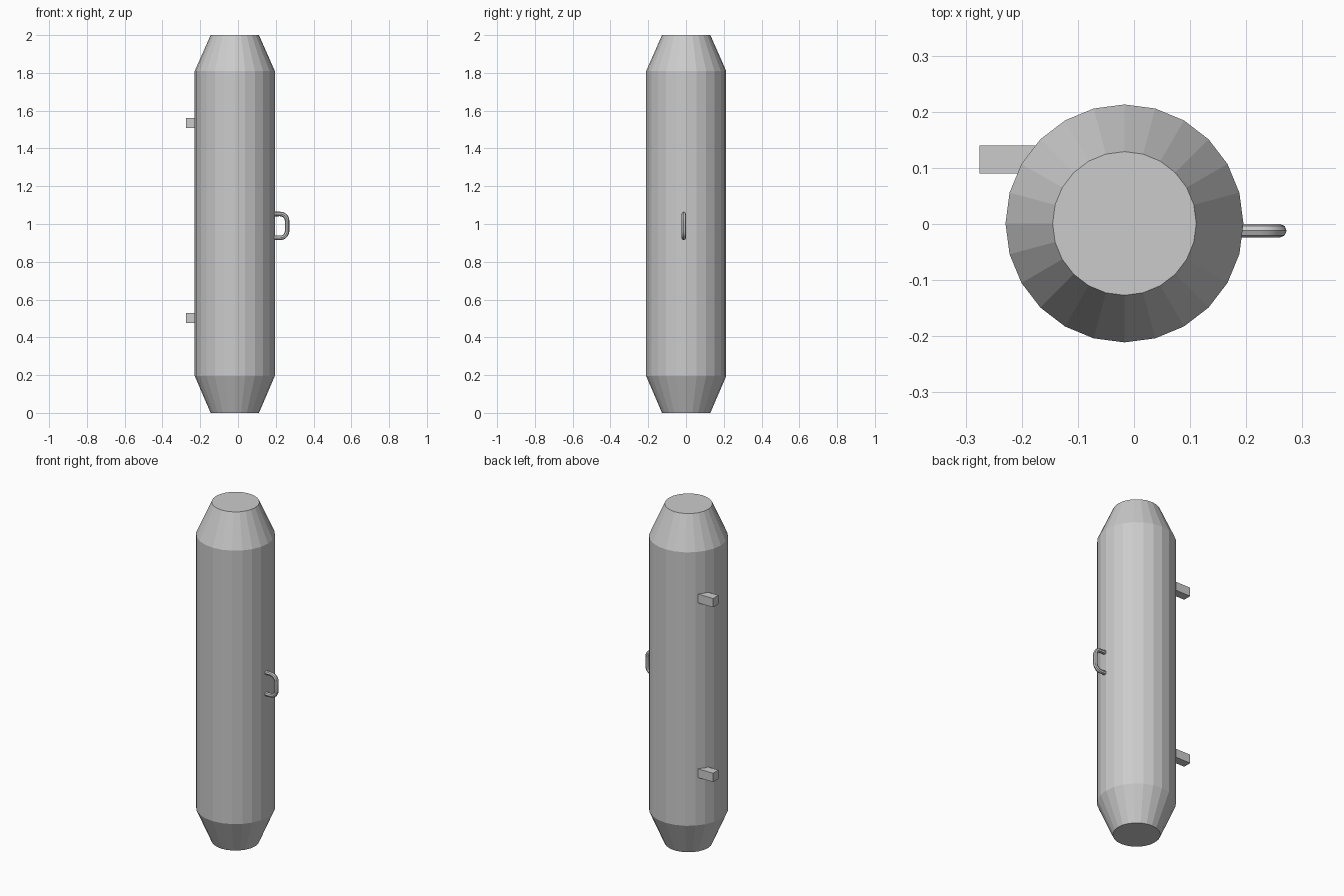
import bpy, bmesh
from math import cos, sin, pi
from mathutils import Vector

cube = bpy.data.objects.get("Cube")
if cube:
    bpy.data.objects.remove(cube, do_unlink=True)


def add_object(name, data, location=(0, 0, 0)):
    obj = bpy.data.objects.new(name, data)
    obj.location = location
    bpy.context.collection.objects.link(obj)
    return obj


def lathe(name, profile, sides, location):
    """Closed faceted body from (radius, height) pairs, bottom to top."""
    bm = bmesh.new()
    rings = []
    for r, z in profile:
        rings.append([bm.verts.new((r * cos(2 * pi * i / sides),
                                    r * sin(2 * pi * i / sides), z))
                      for i in range(sides)])
    for low, high in zip(rings, rings[1:]):
        for i in range(sides):
            j = (i + 1) % sides
            bm.faces.new((low[i], low[j], high[j], high[i]))
    bm.faces.new(rings[0][::-1])
    bm.faces.new(rings[-1])
    mesh = bpy.data.meshes.new(name)
    bm.to_mesh(mesh)
    bm.free()
    return add_object(name, mesh, location)


def box(name, low, high):
    low, high = Vector(low), Vector(high)
    bm = bmesh.new()
    bmesh.ops.create_cube(bm, size=1)
    bmesh.ops.scale(bm, vec=high - low, verts=bm.verts)
    mesh = bpy.data.meshes.new(name)
    bm.to_mesh(mesh)
    bm.free()
    return add_object(name, mesh, (low + high) / 2)


# Cylindrical body with tapered ends
lathe("body", [(0.128, 0), (0.212, 0.195), (0.212, 1.81), (0.128, 2)],
      24, (-0.017, 0.001, 0))

# Mounting pegs on the right rear
for name, z in (("lower_peg", 0.503), ("upper_peg", 1.535)):
    box(name, (-0.275, 0.09, z - 0.026), (-0.16, 0.14, z + 0.026))

# Pull handle: a bent tube with rounded corners
root, reach, half, bend, tube = 0.19, 0.26, 0.063, 0.036, 0.012
steps = 5
upper = [(root, half)]
for i in range(steps + 1):
    a = pi / 2 * (1 - i / steps)
    upper.append((reach - bend + bend * cos(a), half - bend + bend * sin(a)))
path = upper + [(x, -z) for x, z in reversed(upper)]

curve = bpy.data.curves.new("handle", "CURVE")
curve.dimensions = "3D"
curve.bevel_depth = tube
curve.bevel_resolution = 2
curve.use_fill_caps = True
spline = curve.splines.new("POLY")
spline.points.add(len(path) - 1)
for point, (x, z) in zip(spline.points, path):
    point.co = (x, 0, z, 1)
handle = add_object("handle", curve, (0, -0.012, 0.99))

bpy.ops.object.select_all(action="DESELECT")
handle.select_set(True)
bpy.context.view_layer.objects.active = handle
bpy.ops.object.convert(target="MESH")
bpy.ops.object.shade_smooth_by_angle()
